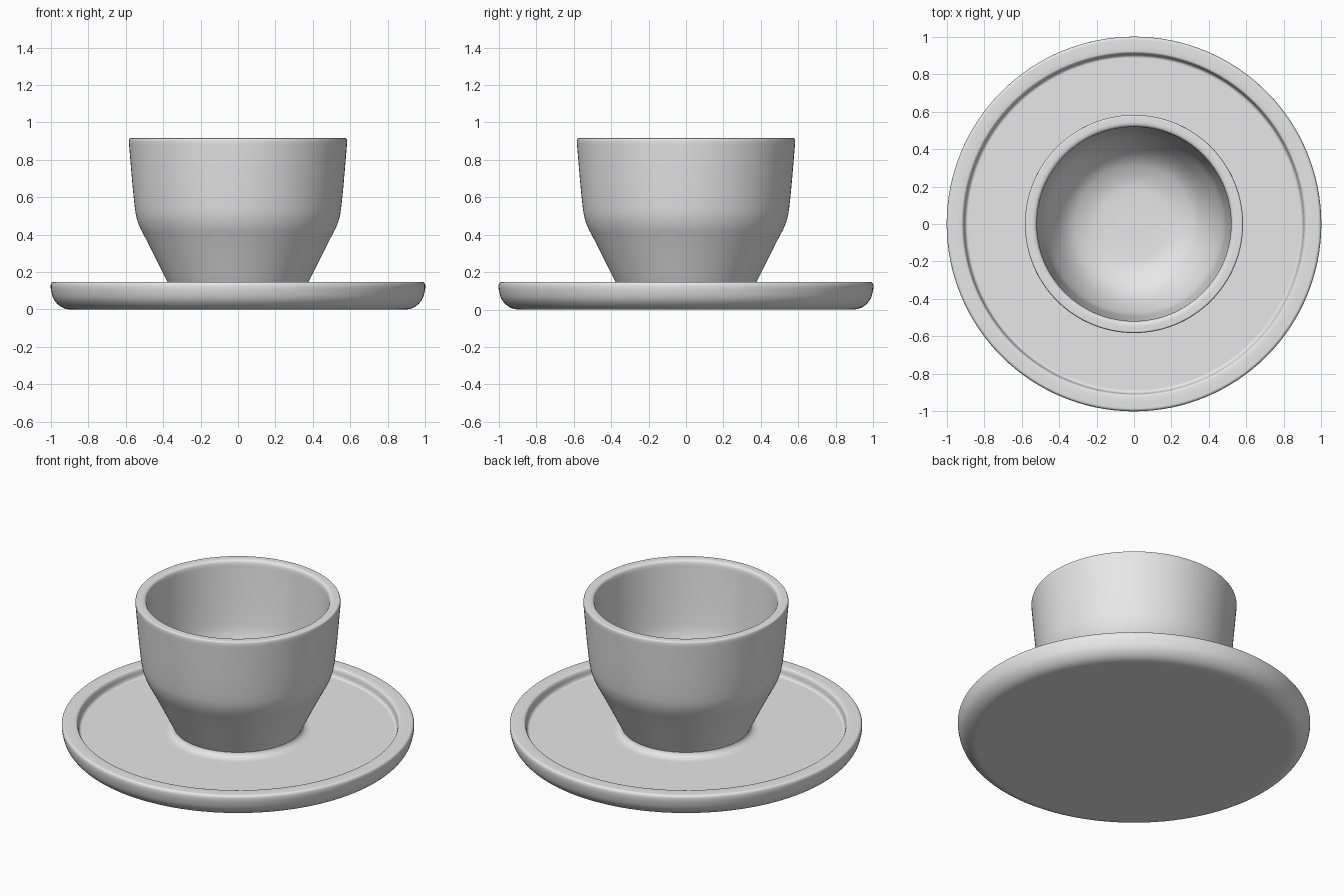
import bpy
import bmesh
import math
from mathutils import Vector

cube = bpy.data.objects.get("Cube")
if cube:
    bpy.data.objects.remove(cube, do_unlink=True)

ceramic = bpy.data.materials.new("grey ceramic")
ceramic.use_nodes = True
grey = (0.8, 0.8, 0.8, 1)
ceramic.diffuse_color = grey
ceramic.node_tree.nodes["Principled BSDF"].inputs["Base Color"].default_value = grey


def soften(points, rounds=3):
    """Round a control polygon by repeated corner cutting, keeping its ends."""
    pts = [Vector((r, 0, z)) for r, z in points]
    for _ in range(rounds):
        cut = [pts[0]]
        for a, b in zip(pts, pts[1:]):
            cut += [a.lerp(b, 0.25), a.lerp(b, 0.75)]
        pts = cut + [pts[-1]]
    return pts


def lathe(name, points, sides=128):
    """Turn a profile of (radius, height) around the z axis."""
    bm = bmesh.new()
    verts = [bm.verts.new(p) for p in soften(points)]
    edges = [bm.edges.new(pair) for pair in zip(verts, verts[1:])]
    bmesh.ops.spin(bm, geom=verts + edges, cent=(0, 0, 0), axis=(0, 0, 1),
                   angle=math.tau, steps=sides, use_duplicate=False)
    bmesh.ops.remove_doubles(bm, verts=bm.verts, dist=0.0001)
    bmesh.ops.recalc_face_normals(bm, faces=bm.faces)
    mesh = bpy.data.meshes.new(name)
    bm.to_mesh(mesh)
    bm.free()
    mesh.materials.append(ceramic)
    obj = bpy.data.objects.new(name, mesh)
    bpy.context.collection.objects.link(obj)
    bpy.ops.object.select_all(action="DESELECT")
    obj.select_set(True)
    bpy.context.view_layer.objects.active = obj
    bpy.ops.object.shade_smooth_by_angle(angle=math.radians(40))
    return obj


# Saucer: flat base, rounded rim, flat well and a raised ring under the cup
lathe("saucer", [
    (0, 0), (0.85, 0), (0.93, 0), (0.985, 0.045), (1.003, 0.11),
    (1.0, 0.146), (0.97, 0.147), (0.935, 0.147), (0.91, 0.143),
    (0.905, 0.09), (0.87, 0.09), (0.45, 0.09), (0.40, 0.09),
    (0.37, 0.105), (0.362, 0.135), (0.34, 0.135), (0, 0.135),
])

# Cup: tapered foot, shoulder, near-straight wall, rounded lip and hollow bowl
lathe("cup", [
    (0, 0.10), (0.33, 0.10), (0.354, 0.10), (0.366, 0.125), (0.48, 0.355),
    (0.54, 0.465), (0.557, 0.58), (0.58, 0.85), (0.585, 0.915),
    (0.565, 0.916), (0.535, 0.916), (0.52, 0.905), (0.517, 0.85),
    (0.497, 0.58), (0.48, 0.45), (0.38, 0.26), (0.25, 0.19),
    (0.14, 0.18), (0, 0.18),
])
